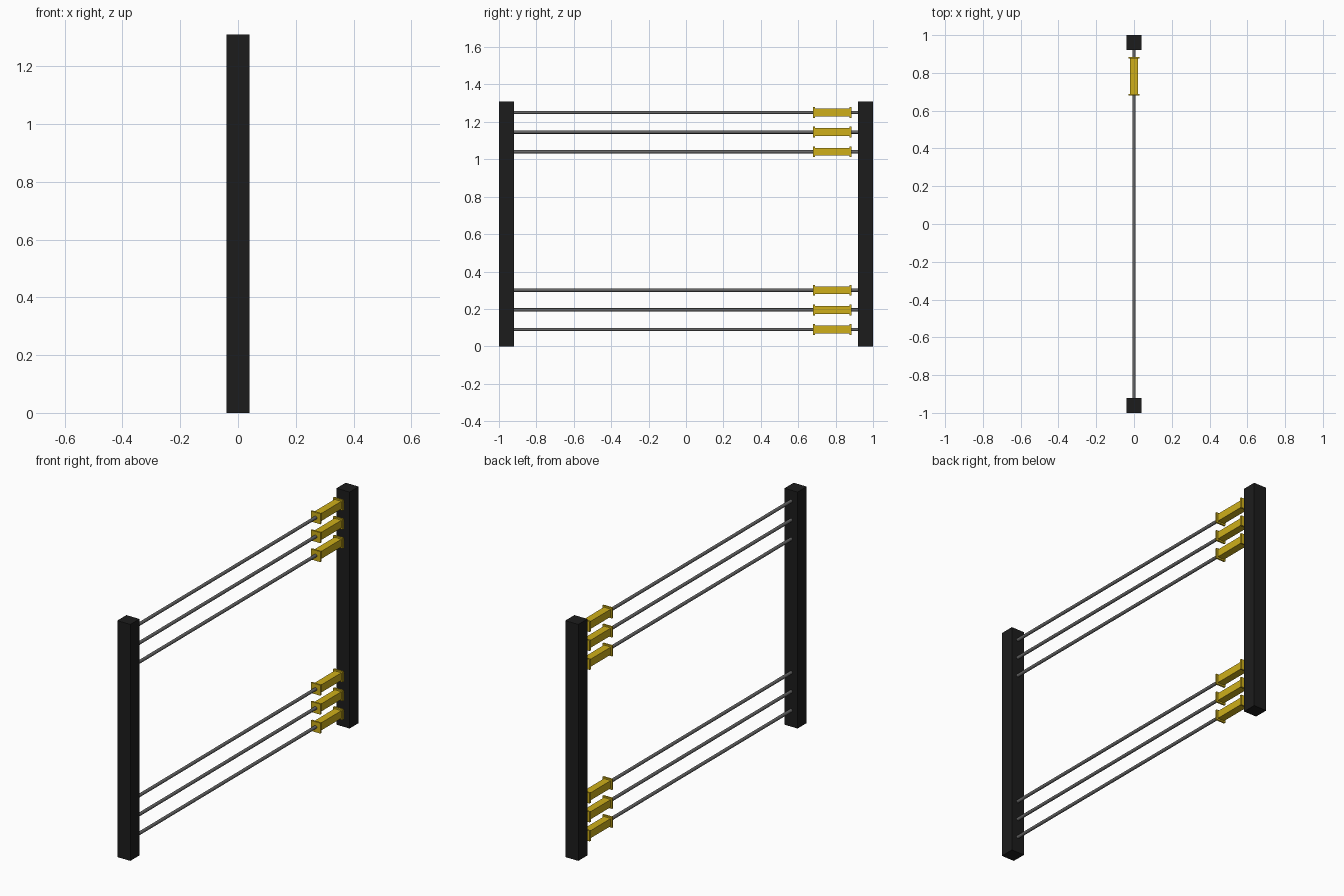
import bpy
from math import radians

if "Cube" in bpy.data.objects:
    bpy.data.objects.remove(bpy.data.objects["Cube"])


def material(name, color):
    m = bpy.data.materials.new(name)
    m.diffuse_color = (*color, 1)
    m.use_nodes = True
    m.node_tree.nodes["Principled BSDF"].inputs["Base Color"].default_value = m.diffuse_color
    return m


BLACK = material("black", (0.012, 0.012, 0.012))
YELLOW = material("yellow", (0.62, 0.43, 0.01))
STEEL = material("steel", (0.13, 0.13, 0.13))


def finish(name, mat):
    ob = bpy.context.object
    ob.name = name
    ob.data.materials.append(mat)
    return ob


def box(name, size, loc, mat):
    bpy.ops.mesh.primitive_cube_add(size=1, location=loc)
    ob = finish(name, mat)
    ob.scale = size
    bpy.ops.object.transform_apply(location=False, rotation=False, scale=True)
    return ob


# End posts
for side, y in (("front", -0.96), ("back", 0.96)):
    box(f"{side}_post", (0.08, 0.08, 1.31), (0, y, 0.655), BLACK)

# Two groups of three wires, each with an insulator near the back post
for group, base in (("lower", 0.09), ("upper", 1.04)):
    for i in range(3):
        z = base + i * 0.105
        tag = f"{group}_{i + 1}"

        # Wire running between the posts
        bpy.ops.mesh.primitive_cylinder_add(
            vertices=12, radius=0.009, depth=1.86,
            location=(0, 0, z), rotation=(radians(90), 0, 0))
        finish(f"wire_{tag}", STEEL)
        bpy.ops.object.shade_smooth_by_angle(angle=radians(40))

        # Insulator body with square end flanges
        box(f"insulator_{tag}", (0.042, 0.2, 0.042), (0, 0.782, z), YELLOW)
        for end, y in (("front", 0.684), ("back", 0.88)):
            box(f"insulator_{end}_flange_{tag}", (0.058, 0.01, 0.058), (0, y, z), YELLOW)
